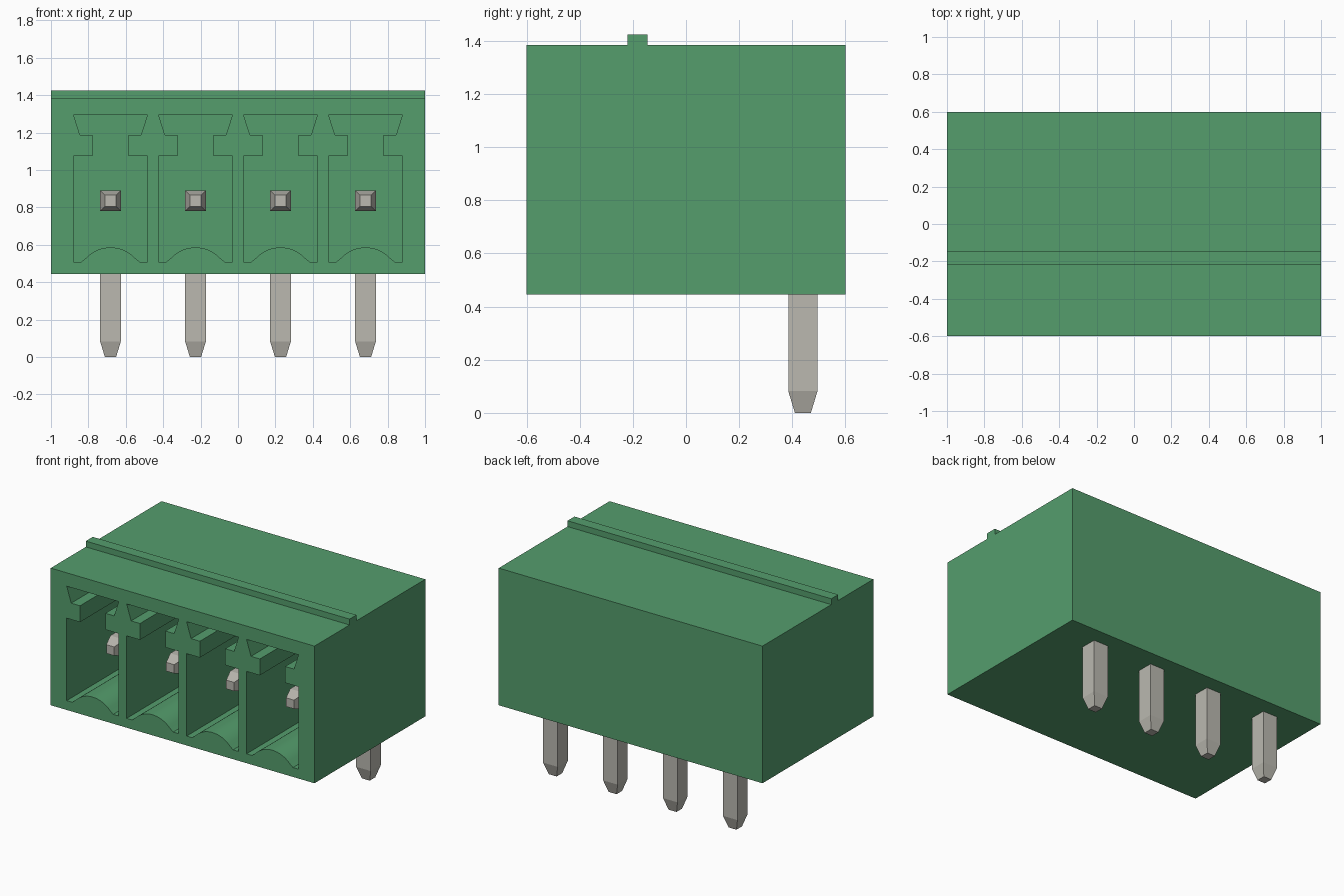
import bpy, bmesh, math
from mathutils import Vector

cube = bpy.data.objects.get("Cube")
if cube:
    bpy.data.objects.remove(cube, do_unlink=True)

PITCH = 0.4545
CENTRES = [(i - 1.5) * PITCH for i in range(4)]


def material(name, rgb, metallic=0.0):
    m = bpy.data.materials.new(name)
    m.use_nodes = True
    m.diffuse_color = (*rgb, 1)
    bsdf = m.node_tree.nodes["Principled BSDF"]
    bsdf.inputs["Base Color"].default_value = (*rgb, 1)
    bsdf.inputs["Roughness"].default_value = 0.6
    return m


green = material("green plastic", (0.090, 0.340, 0.152))
metal = material("tinned metal", (0.495, 0.485, 0.435))


def loft(name, rings, mat):
    """Join equal-sized rings of points into a closed solid."""
    bm = bmesh.new()
    loops = [[bm.verts.new(p) for p in ring] for ring in rings]
    n = len(loops[0])
    for a, b in zip(loops, loops[1:]):
        for i in range(n):
            j = (i + 1) % n
            bm.faces.new((a[i], a[j], b[j], b[i]))
    bm.faces.new(loops[0][::-1])
    bm.faces.new(loops[-1])
    bmesh.ops.recalc_face_normals(bm, faces=bm.faces)
    mesh = bpy.data.meshes.new(name)
    bm.to_mesh(mesh)
    bm.free()
    mesh.materials.append(mat)
    obj = bpy.data.objects.new(name, mesh)
    bpy.context.collection.objects.link(obj)
    return obj


# Housing: side profile (y, z) with the rib on top, extruded across x
side = [(-0.6, 0.445), (0.6, 0.445), (0.6, 1.385), (-0.145, 1.385),
        (-0.145, 1.425), (-0.22, 1.425), (-0.22, 1.385), (-0.6, 1.385)]
housing = loft("housing", [[(x, y, z) for y, z in side] for x in (-1, 1)], green)

# Socket profile, right half from top to floor, then the rounded floor bump
half = [(0.197, 1.293), (0.163, 1.186), (0.096, 1.186), (0.096, 1.074),
        (0.197, 1.074), (0.197, 0.509), (0.155, 0.509)]
R, ZC, A0 = 0.179, 0.407, math.radians(43.4)
STEPS = 16
bump = []
for i in range(STEPS + 1):
    a = A0 + (math.pi - 2 * A0) * i / STEPS
    bump.append((R * math.cos(a), ZC + R * math.sin(a)))
profile = half + bump + [(-x, z) for x, z in reversed(half)]

# Cut one socket per pin
for cx in CENTRES:
    cutter = loft("socket_cutter",
                  [[(cx + x, y, z) for x, z in profile] for y in (-0.7, 0.25)], green)
    cutter.hide_render = True
    mod = housing.modifiers.new("socket", "BOOLEAN")
    mod.operation = "DIFFERENCE"
    mod.solver = "EXACT"
    mod.object = cutter
    bpy.ops.object.select_all(action="DESELECT")
    bpy.context.view_layer.objects.active = housing
    housing.select_set(True)
    bpy.ops.object.modifier_apply(modifier=mod.name)
    bpy.data.objects.remove(cutter, do_unlink=True)
bpy.ops.object.shade_smooth_by_angle(angle=math.radians(25))

# Bent square pins: contact tip, shoulder, mitred elbow, shoulder, solder tip
W, T = 0.055, 0.03
Y, Z = 0.44, 0.835


def ring(centre, w, up):
    c = Vector(centre)
    return [c + Vector((w * s, 0, 0)) + Vector(up) * (w * t)
            for s, t in ((-1, -1), (1, -1), (1, 1), (-1, 1))]


for k, cx in enumerate(CENTRES):
    loft(f"pin_{k + 1}", [
        ring((cx, -0.41, Z), T, (0, 0, 1)),
        ring((cx, -0.33, Z), W, (0, 0, 1)),
        ring((cx, Y, Z), W, (0, 1, 1)),
        ring((cx, Y, 0.082), W, (0, 1, 0)),
        ring((cx, Y, 0.0), T, (0, 1, 0)),
    ], metal)
